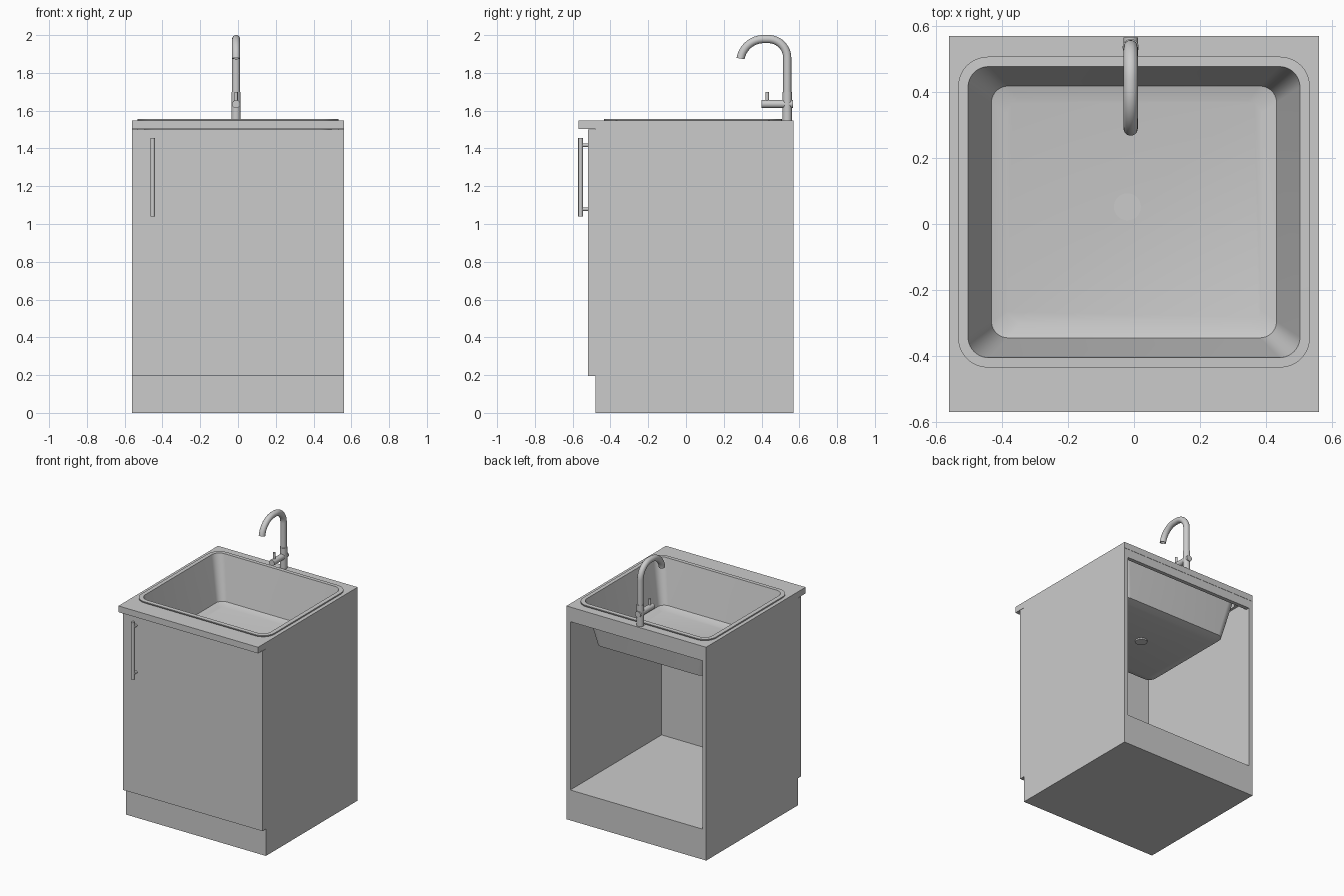
import bpy, bmesh
from math import sin, cos, pi, radians
from mathutils import Vector

if "Cube" in bpy.data.objects:
    bpy.data.objects.remove(bpy.data.objects["Cube"])


def finish(name, bm, smooth=False):
    mesh = bpy.data.meshes.new(name)
    bm.to_mesh(mesh)
    bm.free()
    ob = bpy.data.objects.new(name, mesh)
    bpy.context.collection.objects.link(ob)
    if smooth:
        bpy.ops.object.select_all(action='DESELECT')
        ob.select_set(True)
        bpy.context.view_layer.objects.active = ob
        bpy.ops.object.shade_smooth_by_angle(angle=radians(30))
    return ob


def box(name, x0, x1, y0, y1, z0, z1):
    bm = bmesh.new()
    bmesh.ops.create_cube(bm, size=1)
    for v in bm.verts:
        v.co = Vector(((x0 + x1) / 2 + v.co.x * (x1 - x0),
                       (y0 + y1) / 2 + v.co.y * (y1 - y0),
                       (z0 + z1) / 2 + v.co.z * (z1 - z0)))
    return finish(name, bm)


def loft(name, rings, cap_start=True, cap_end=True, recalc=True):
    bm = bmesh.new()
    loops = [[bm.verts.new(p) for p in ring] for ring in rings]
    n = len(loops[0])
    for a, b in zip(loops, loops[1:]):
        for i in range(n):
            j = (i + 1) % n
            bm.faces.new((a[i], a[j], b[j], b[i]))
    if cap_start:
        bm.faces.new(loops[0][::-1])
    if cap_end:
        bm.faces.new(loops[-1])
    if recalc:
        bmesh.ops.recalc_face_normals(bm, faces=bm.faces)
    return finish(name, bm, True)


def ring(c, direction, r, n=24):
    d = Vector(direction).normalized()
    u = Vector((1, 0, 0)) if abs(d.x) < 0.9 else Vector((0, 1, 0))
    u = (u - d * u.dot(d)).normalized()
    w = d.cross(u)
    return [Vector(c) + (u * cos(2 * pi * i / n) + w * sin(2 * pi * i / n)) * r
            for i in range(n)]


def rod(name, a, b, r, n=24):
    d = Vector(b) - Vector(a)
    return loft(name, [ring(a, d, r, n), ring(b, d, r, n)])


def round_rect(hx, y0, y1, r, z, seg=10):
    pts = []
    for k, (cx, cy) in enumerate([(hx - r, y1 - r), (r - hx, y1 - r),
                                  (r - hx, y0 + r), (hx - r, y0 + r)]):
        for i in range(seg + 1):
            t = pi / 2 * (k + i / seg)
            pts.append((cx + r * cos(t), cy + r * sin(t), z))
    return pts


# Cabinet carcass, open at the back
for side, s in (("right", 1), ("left", -1)):
    xs = sorted((0.53 * s, 0.56 * s))
    box(side + "_side_panel", xs[0], xs[1], -0.48, 0.568, 0, 1.502)
box("cabinet_base", -0.53, 0.53, -0.48, 0.568, 0, 0.22)
box("back_top_rail", -0.53, 0.53, 0.54, 0.568, 1.44, 1.502)
box("door", -0.56, 0.56, -0.52, -0.478, 0.195, 1.5)

# Door handle
rod("handle_bar", (-0.452, -0.558, 1.04), (-0.452, -0.558, 1.455), 0.0125)
for i, z in enumerate((1.078, 1.417)):
    rod(f"handle_post_{i + 1}", (-0.452, -0.558, z), (-0.452, -0.518, z), 0.009, 16)

# Countertop with the sink cut-out
top = box("countertop", -0.56, 0.56, -0.57, 0.57, 1.502, 1.547)
cutter = loft("sink_cutter", [round_rect(0.512, -0.414, 0.486, 0.07, z) for z in (1.4, 1.6)])
mod = top.modifiers.new("cutout", 'BOOLEAN')
mod.object = cutter
mod.operation = 'DIFFERENCE'
mod.solver = 'EXACT'
bpy.ops.object.select_all(action='DESELECT')
bpy.context.view_layer.objects.active = top
top.select_set(True)
bpy.ops.object.modifier_apply(modifier="cutout")
bpy.data.objects.remove(cutter)

# Sink: flange, tapered walls and dished floor as one thin sheet
sink = loft("sink_bowl", [
    round_rect(0.533, -0.435, 0.507, 0.09, 1.547),
    round_rect(0.533, -0.435, 0.507, 0.09, 1.556),
    round_rect(0.503, -0.405, 0.477, 0.062, 1.557),
    round_rect(0.432, -0.345, 0.418, 0.05, 1.246),
    round_rect(0.385, -0.30, 0.373, 0.04, 1.232),
], cap_start=False, recalc=False)
shell = sink.modifiers.new("thickness", 'SOLIDIFY')
shell.thickness = 0.006
shell.offset = -1

# Drain with a ring of radial ribs
DX, DY = -0.02, 0.052
rod("drain_collar", (DX, DY, 1.216), (DX, DY, 1.2325), 0.041, 32)
bm = bmesh.new()
for k in range(16):
    a = 2 * pi * k / 16
    shape = [(0.014, -0.13), (0.04, -0.13), (0.04, 0.13), (0.014, 0.13)]
    lo, hi = [[bm.verts.new((DX + r * cos(a + t), DY + r * sin(a + t), z))
               for r, t in shape] for z in (1.231, 1.2345)]
    bm.faces.new(lo[::-1])
    bm.faces.new(hi)
    for i in range(4):
        j = (i + 1) % 4
        bm.faces.new((lo[i], lo[j], hi[j], hi[i]))
finish("drain_ribs", bm)
rod("drain_hub", (DX, DY, 1.231), (DX, DY, 1.235), 0.009, 20)

# Tap: body, swan-neck spout, side valve and lever
TX, TY = -0.01, 0.536
rod("tap_body", (TX, TY, 1.546), (TX, TY, 1.70), 0.0245, 32)
path = [((TX, TY, 1.69), (0, 0, 1))]
for cy, cz, r, a0, a1 in ((0.436, 1.879, 0.1, 0, 90), (0.412, 1.854, 0.125, 90, 170)):
    for i in range(13):
        t = radians(a0 + (a1 - a0) * i / 12)
        path.append(((TX, cy + r * cos(t), cz + r * sin(t)), (0, -sin(t), cos(t))))
rings = [ring(c, d, 0.0215) for c, d in path]
end, direction = Vector(path[-1][0]), Vector(path[-1][1])
rings += [ring(end, direction, 0.017), ring(end - direction * 0.02, direction, 0.017)]
loft("tap_spout", rings)
rod("tap_valve", (TX, 0.40, 1.635), (TX, 0.566, 1.635), 0.0215)
rod("tap_lever", (TX, 0.43, 1.64), (TX, 0.43, 1.70), 0.009, 16)
